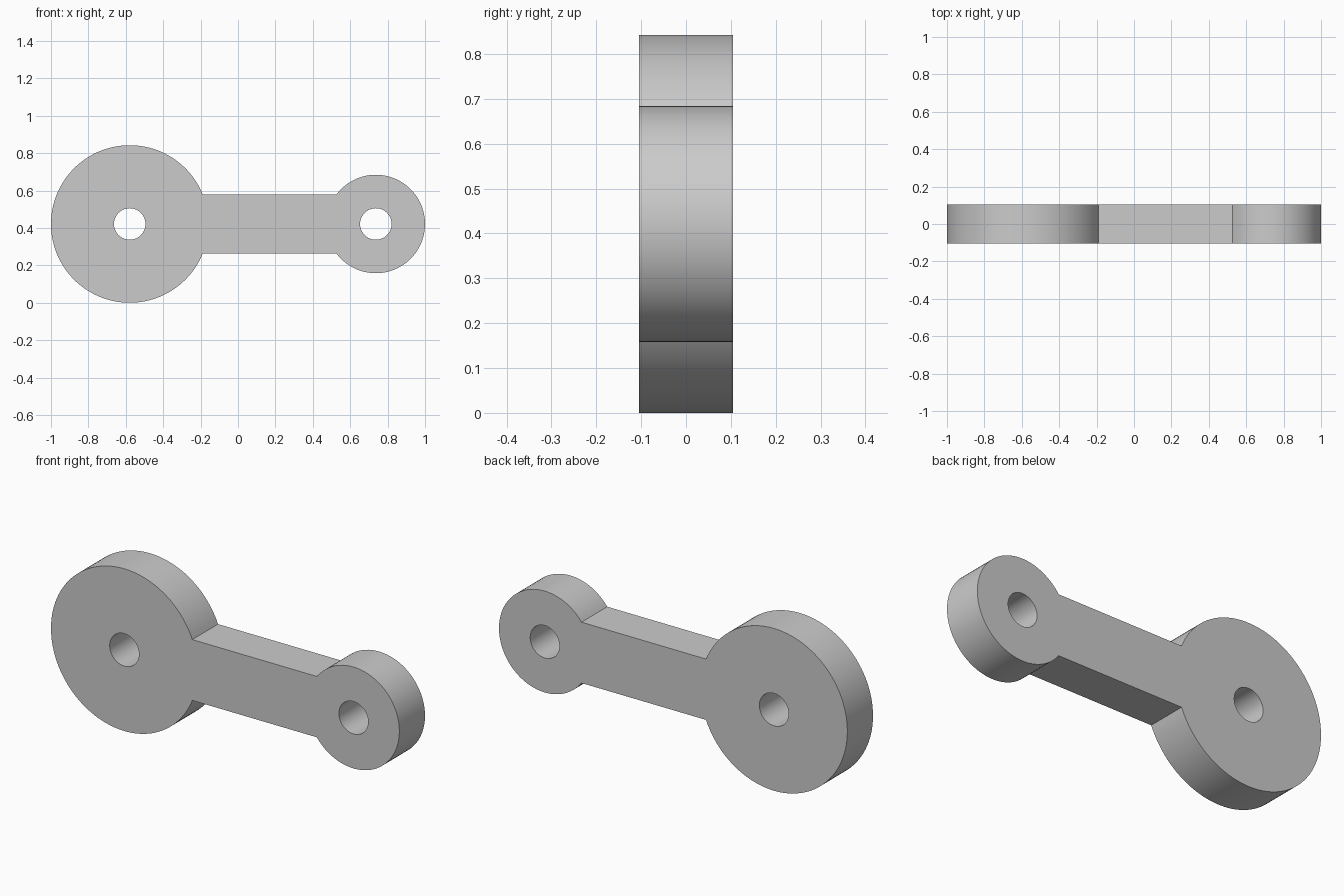
import bpy
import bmesh
from math import asin, cos, pi, sin
from mathutils import Vector

if "Cube" in bpy.data.objects:
    bpy.data.objects.remove(bpy.data.objects["Cube"], do_unlink=True)

# Proportions: every dimension is a multiple of one unit
U = 2 / 38
BIG_R, SMALL_R, HOLE_R = 8 * U, 5 * U, 1.6 * U
BAR_HALF, HALF_DEPTH = 3 * U, 2 * U
BIG_X, SMALL_X, MID_Z = BIG_R - 1, 1 - SMALL_R, BIG_R


def arc(cx, radius, start, end, steps):
    """Points on an arc in the front plane, both ends included."""
    angles = [start + (end - start) * i / steps for i in range(steps + 1)]
    return [Vector((cx + radius * cos(a), -HALF_DEPTH, MID_Z + radius * sin(a)))
            for a in angles]


def add_loop(bm, points):
    verts = [bm.verts.new(p) for p in points]
    for a, b in zip(verts, verts[1:] + verts[:1]):
        bm.edges.new((a, b))


# Outline: two round ends joined by the straight bar, with a bore in each end
big_a = asin(BAR_HALF / BIG_R)
small_a = asin(BAR_HALF / SMALL_R)
bm = bmesh.new()
add_loop(bm, arc(BIG_X, BIG_R, big_a, 2 * pi - big_a, 96)
         + arc(SMALL_X, SMALL_R, small_a - pi, pi - small_a, 72))
for cx in (BIG_X, SMALL_X):
    add_loop(bm, arc(cx, HOLE_R, 0, 2 * pi, 48)[:-1])

# Fill the flat plate and extrude it through its depth
bmesh.ops.triangle_fill(bm, use_beauty=True, edges=bm.edges[:], normal=(0, -1, 0))
result = bmesh.ops.extrude_face_region(bm, geom=bm.faces[:], use_keep_orig=True)
back = [g for g in result["geom"] if isinstance(g, bmesh.types.BMVert)]
bmesh.ops.translate(bm, verts=back, vec=(0, 2 * HALF_DEPTH, 0))
bmesh.ops.recalc_face_normals(bm, faces=bm.faces[:])

mesh = bpy.data.meshes.new("link_arm")
bm.to_mesh(mesh)
bm.free()
link_arm = bpy.data.objects.new("link_arm", mesh)
bpy.context.collection.objects.link(link_arm)

# Plain grey
grey = bpy.data.materials.new("plain_grey")
grey.use_nodes = True
colour = (0.6, 0.6, 0.6, 1)
grey.diffuse_color = colour
grey.node_tree.nodes["Principled BSDF"].inputs["Base Color"].default_value = colour
mesh.materials.append(grey)

# Smooth round walls with crisp rims
bpy.ops.object.select_all(action="DESELECT")
link_arm.select_set(True)
bpy.context.view_layer.objects.active = link_arm
bpy.ops.object.shade_smooth_by_angle(angle=pi / 6)
